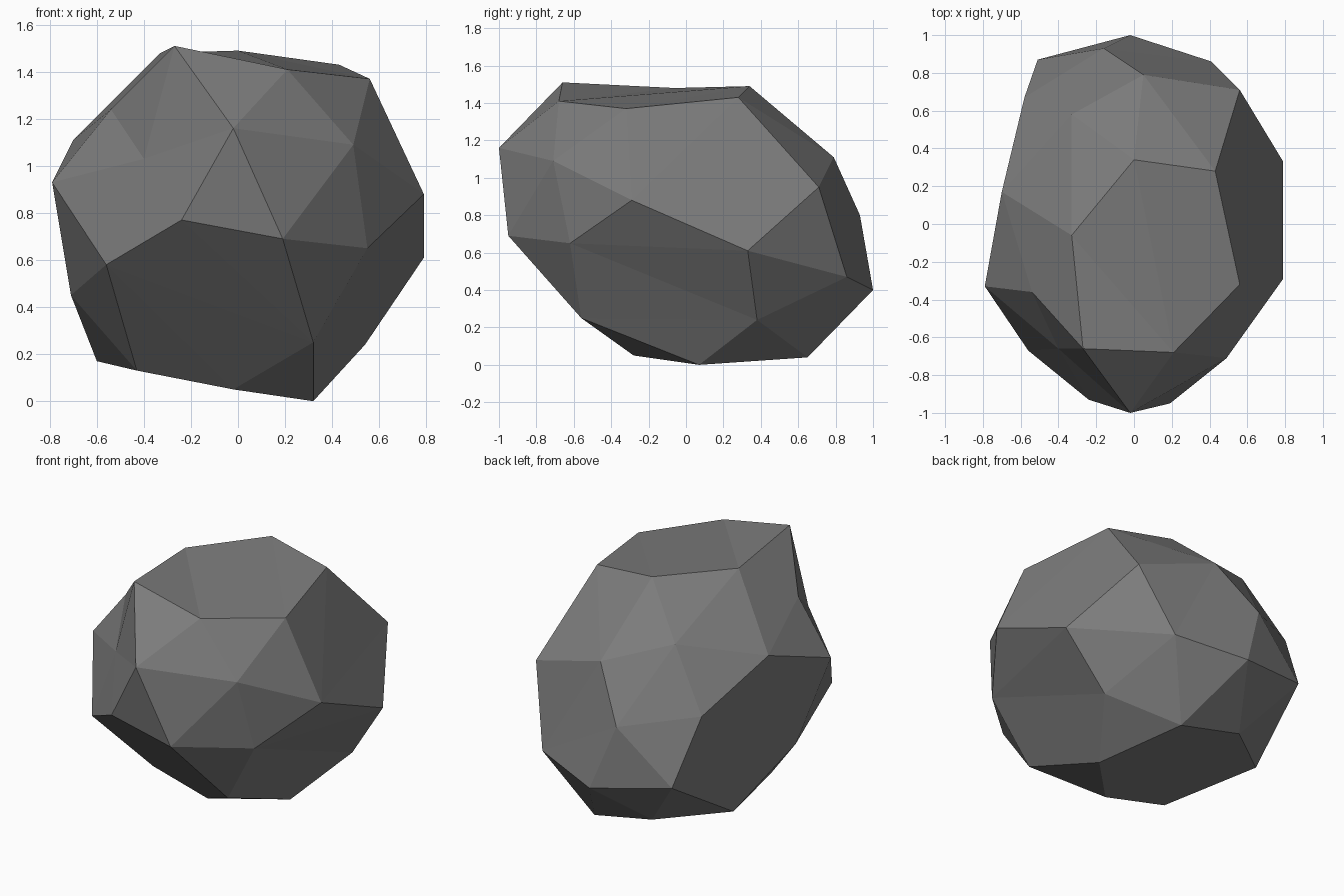
import bpy
import bmesh
from mathutils import Vector

default_cube = bpy.data.objects.get("Cube")
if default_cube:
    bpy.data.objects.remove(default_cube, do_unlink=True)


def make_material(name, colour):
    material = bpy.data.materials.new(name)
    material.use_nodes = True
    material.diffuse_color = colour
    material.node_tree.nodes["Principled BSDF"].inputs["Base Color"].default_value = colour
    return material


# Corners of the chipped boulder, ring by ring from the top down
crown_corners = [
    (-.27, -.66, 1.51), (-.33, -.06, 1.48), (0, .34, 1.49),
    (.43, .28, 1.43), (.56, -.32, 1.37), (.21, -.68, 1.41),
]
shoulder_corners = [
    (-.02, -1, 1.16), (.49, -.71, 1.09), (.05, .79, 1.11), (-.33, .58, 1.24),
    (-.70, .17, 1.11), (-.54, -.36, 1.24), (-.40, -.66, 1.03),
]
belly_corners = [
    (-.24, -.93, .77), (.19, -.95, .69), (.55, -.62, .65), (.79, -.29, .88),
    (.79, .33, .61), (.56, .71, .95), (-.16, .93, .80), (-.58, .67, .88),
    (-.79, -.33, .93), (-.56, -.67, .58),
]
skirt_corners = [
    (.32, -.56, .25), (.54, .38, .24), (.41, .86, .47), (-.02, 1, .40),
    (-.51, .87, .48), (-.60, .38, .17), (-.71, -.09, .45),
]
base_corners = [
    (.32, .07, 0), (-.02, -.28, .05), (-.43, -.24, .13),
    (-.23, .67, .13), (.19, .65, .04),
]


def faceted_solid(name, corners, centre, radii, material):
    """Connect corners as seen from the centre, so shallow dents survive."""
    bm = bmesh.new()
    placed = []
    for corner in corners:
        offset = Vector(corner) - centre
        direction = Vector(o / r for o, r in zip(offset, radii)).normalized()
        placed.append((bm.verts.new(direction), corner))

    # Wrap the corners on a unit ball, then move each one to its real place
    bmesh.ops.convex_hull(bm, input=bm.verts[:])
    for vert, corner in placed:
        vert.co = corner
    bmesh.ops.recalc_face_normals(bm, faces=bm.faces[:])

    mesh = bpy.data.meshes.new(name)
    bm.to_mesh(mesh)
    bm.free()
    mesh.materials.append(material)
    solid = bpy.data.objects.new(name, mesh)
    bpy.context.collection.objects.link(solid)
    return solid


stone_grey = make_material("stone grey", (.2, .2, .2, 1))
all_corners = crown_corners + shoulder_corners + belly_corners + skirt_corners + base_corners
faceted_solid("boulder", all_corners, Vector((0, 0, .75)), (.8, 1, .75), stone_grey)
